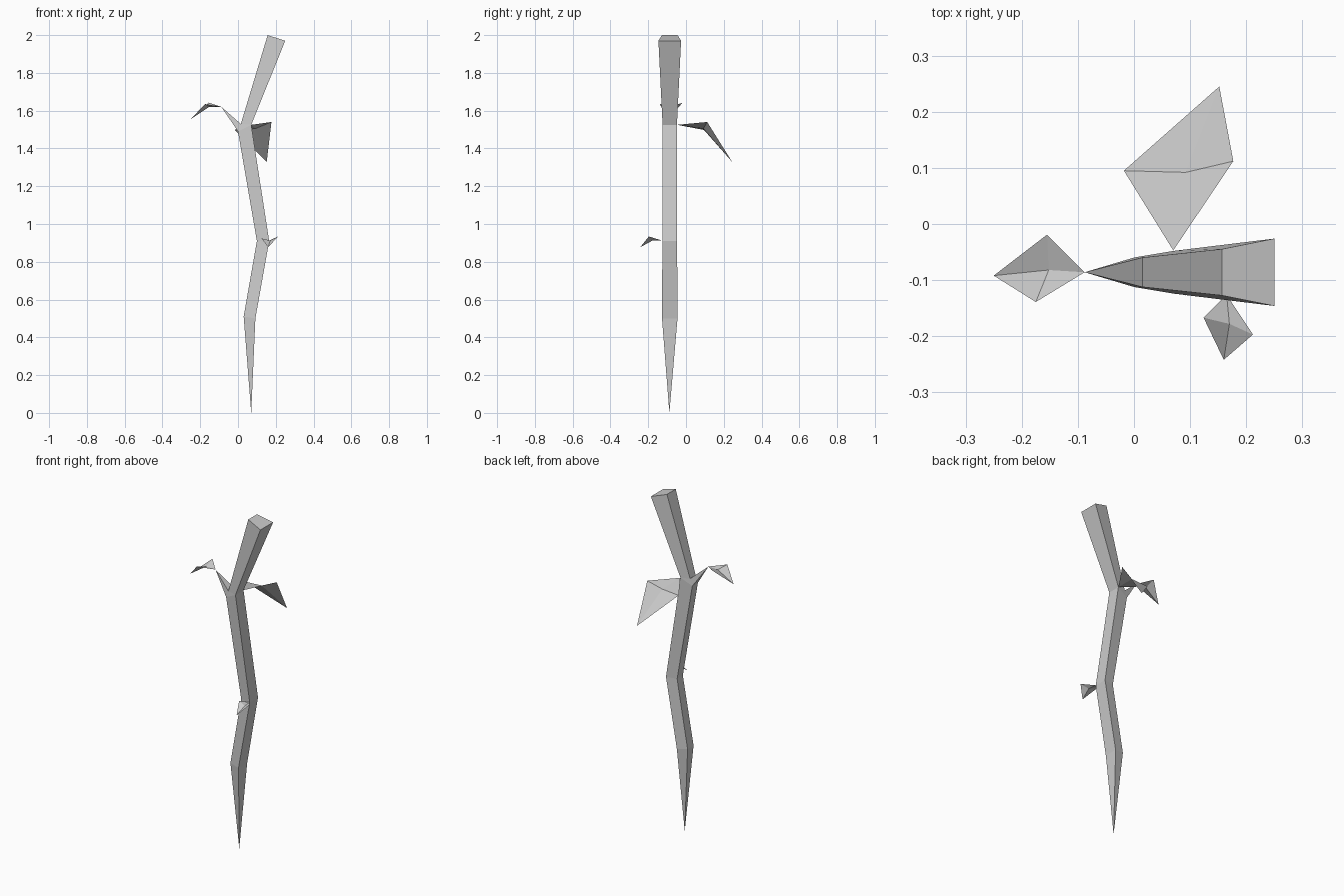
import bpy, bmesh
from mathutils import Vector

if "Cube" in bpy.data.objects:
    bpy.data.objects.remove(bpy.data.objects["Cube"])

MID_Y = -0.086


def finish(bm, name):
    mesh = bpy.data.meshes.new(name)
    bm.to_mesh(mesh)
    bm.free()
    obj = bpy.data.objects.new(name, mesh)
    bpy.context.collection.objects.link(obj)
    return obj


# Stalk: four-sided trapezoid rings (left x, left z, right x, right z, right half width)
rings = [
    (0.03, 0.51, 0.092, 0.50, 0.041),
    (0.10, 0.91, 0.165, 0.91, 0.039),
    (0.00, 1.49, 0.07, 1.525, 0.038),
    (0.015, 1.53, 0.07, 1.525, 0.038),
    (0.157, 2.00, 0.25, 1.97, 0.060),
]
bm = bmesh.new()
loops = []
for xl, zl, xr, zr, w in rings:
    n = w * 0.69
    corners = [(xl, MID_Y + n, zl), (xl, MID_Y - n, zl),
               (xr, MID_Y - w, zr), (xr, MID_Y + w, zr)]
    loops.append([bm.verts.new(c) for c in corners])

tip = bm.verts.new((0.07, -0.088, 0.0))
for i in range(4):
    bm.faces.new((tip, loops[0][(i + 1) % 4], loops[0][i]))
twig_face = None
for k, (a, b) in enumerate(zip(loops, loops[1:])):
    for i in range(4):
        j = (i + 1) % 4
        f = bm.faces.new((a[i], a[j], b[j], b[i]))
        if k == 2 and i == 0:
            twig_face = f
bm.faces.new(loops[-1])

# Twig: the left face at the upper bend drawn out to a point
twig = bmesh.ops.poke(bm, faces=[twig_face])["verts"][0]
twig.co = Vector((-0.088, MID_Y, 1.62))
bmesh.ops.remove_doubles(bm, verts=bm.verts, dist=0.0005)
bmesh.ops.recalc_face_normals(bm, faces=bm.faces)
finish(bm, "stalk")


# Leaves: creased diamond sheets around a sunken centre
def leaf(name, base, right, tip, left, centre):
    bm = bmesh.new()
    c = bm.verts.new(centre)
    rim = [bm.verts.new(p) for p in (base, right, tip, left)]
    for i in range(4):
        bm.faces.new((c, rim[i], rim[(i + 1) % 4]))
    bm.normal_update()
    return finish(bm, name)


leaf("large_leaf", (0.07, -0.047, 1.525), (0.177, 0.112, 1.54), (0.152, 0.245, 1.328),
     (-0.018, 0.095, 1.498), (0.092, 0.092, 1.505))
leaf("twig_leaf", (-0.088, MID_Y, 1.62), (-0.155, -0.019, 1.642), (-0.25, -0.092, 1.555),
     (-0.175, -0.139, 1.635), (-0.152, -0.082, 1.62))
leaf("small_leaf", (0.165, -0.126, 0.912), (0.124, -0.167, 0.924), (0.16, -0.242, 0.877),
     (0.212, -0.197, 0.934), (0.17, -0.178, 0.912))
